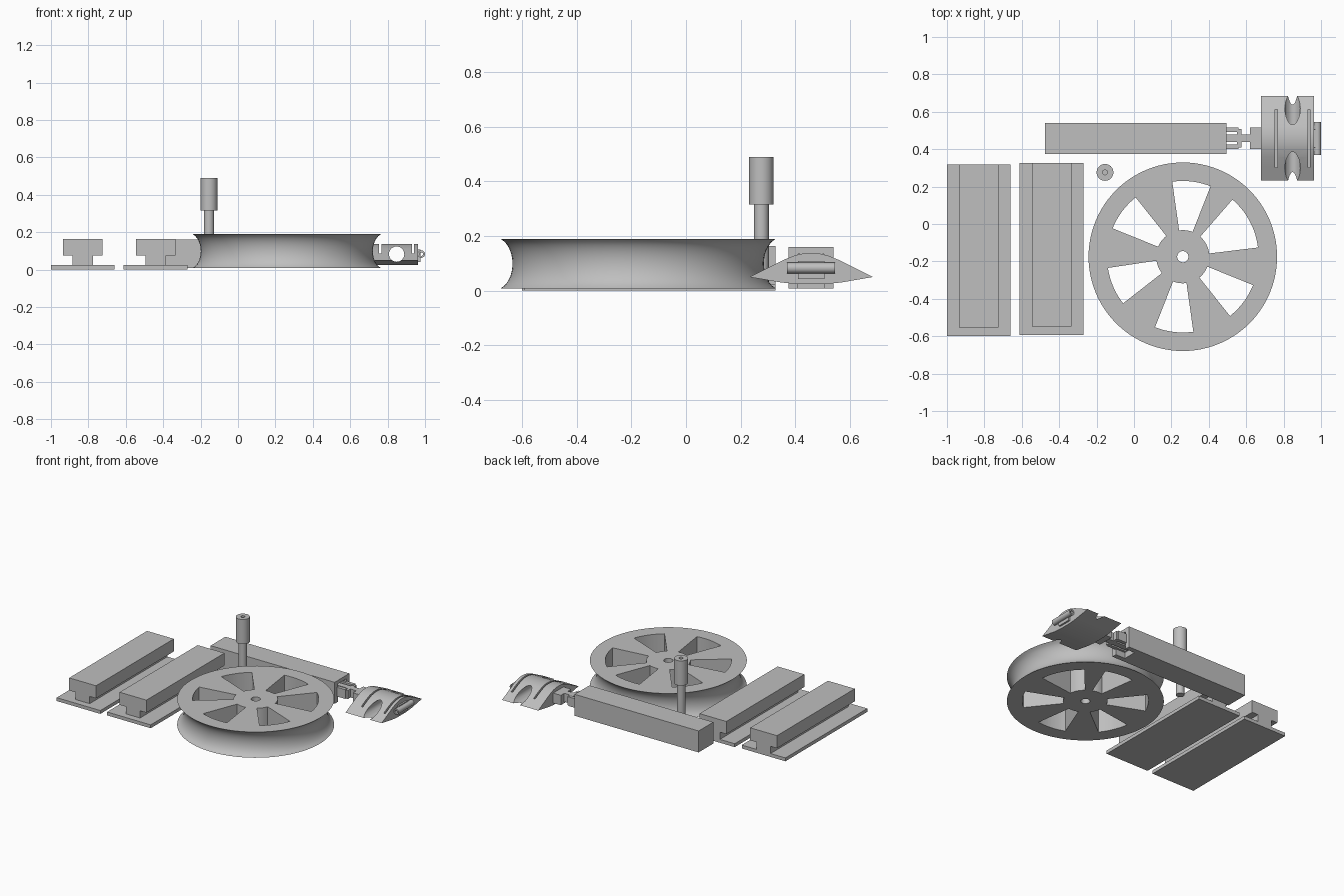
import bpy, bmesh, math
from mathutils import Vector

if "Cube" in bpy.data.objects:
    bpy.data.objects.remove(bpy.data.objects["Cube"], do_unlink=True)

grey = bpy.data.materials.new("plain_grey")
grey.use_nodes = True
COLOUR = (0.52, 0.52, 0.52, 1)
grey.diffuse_color = COLOUR
grey.node_tree.nodes["Principled BSDF"].inputs["Base Color"].default_value = COLOUR


def make(name, bm):
    bmesh.ops.recalc_face_normals(bm, faces=bm.faces)
    mesh = bpy.data.meshes.new(name)
    bm.to_mesh(mesh)
    bm.free()
    mesh.materials.append(grey)
    ob = bpy.data.objects.new(name, mesh)
    bpy.context.collection.objects.link(ob)
    return ob


def prism(name, points, start, end, axis):
    """Extrude a closed outline along one axis."""
    place = {"x": lambda a, b, c: (c, a, b),
             "y": lambda a, b, c: (a, c, b),
             "z": lambda a, b, c: (a, b, c)}[axis]
    bm = bmesh.new()
    face = bm.faces.new([bm.verts.new(place(a, b, start)) for a, b in points])
    ext = bmesh.ops.extrude_face_region(bm, geom=[face])
    moved = [g for g in ext["geom"] if isinstance(g, bmesh.types.BMVert)]
    bmesh.ops.translate(bm, verts=moved, vec=Vector(place(0, 0, end - start)))
    return make(name, bm)


def box(name, x0, x1, y0, y1, z0, z1):
    return prism(name, [(x0, y0), (x1, y0), (x1, y1), (x0, y1)], z0, z1, "z")


def circle(cx, cy, r, n=32):
    return [(cx + r * math.cos(math.tau * i / n), cy + r * math.sin(math.tau * i / n))
            for i in range(n)]


def lathe(name, profile, cx, cy, steps, closed=False):
    """Spin a radius and height profile around a vertical axis."""
    bm = bmesh.new()
    verts = [bm.verts.new((cx + r, cy, z)) for r, z in profile]
    pairs = list(zip(verts, verts[1:]))
    if closed:
        pairs.append((verts[-1], verts[0]))
    edges = [bm.edges.new(p) for p in pairs]
    bmesh.ops.spin(bm, geom=verts + edges, cent=(cx, cy, 0), axis=(0, 0, 1),
                   angle=math.tau, steps=steps)
    bmesh.ops.remove_doubles(bm, verts=bm.verts, dist=0.0001)
    return make(name, bm)


def cut(ob, cutters):
    for c in cutters:
        mod = ob.modifiers.new("cut", "BOOLEAN")
        mod.operation = "DIFFERENCE"
        mod.solver = "EXACT"
        mod.object = c
    dg = bpy.context.evaluated_depsgraph_get()
    mesh = bpy.data.meshes.new_from_object(ob.evaluated_get(dg))
    ob.modifiers.clear()
    ob.data = mesh
    for c in cutters:
        bpy.data.objects.remove(c, do_unlink=True)


# Spoked pulley wheel with a hollow rim
WX, WY, LOW, HIGH = 0.261, -0.175, 0.008, 0.19
mid, half = (LOW + HIGH) / 2, (HIGH - LOW) / 2
rim = []
for i in range(17):
    t = -1 + i / 8
    rim.append((0.46 + 0.044 * (1 - math.sqrt(1 - (0.94 * t) ** 2)) / 0.659, mid + half * t))
wheel = lathe("pulley_wheel", [(0.03, HIGH), (0.03, LOW)] + rim, WX, WY, 96, closed=True)
windows = []
for k in range(6):
    a0, a1 = 68.5 + 60 * k, 98 + 60 * k
    if k == 5:
        a0, a1 = 367, 409
    angles = [math.radians(a0 + (a1 - a0) * i / 10) for i in range(11)]
    outline = [(WX + r * math.cos(a), WY + r * math.sin(a))
               for r, seq in ((0.405, angles), (0.142, angles[::-1])) for a in seq]
    windows.append(prism("window_cutter", outline, -0.1, 0.3, "z"))
cut(wheel, windows)

# Upright handle: slim shaft, thick grip and a small hole in the top
post = lathe("handle_post", [(0, 0.008), (0.027, 0.008), (0.027, 0.315), (0.045, 0.315),
                             (0.045, 0.49), (0.013, 0.49), (0.013, 0.44), (0, 0.44)],
             -0.155, 0.276, 40)

# Two T-shaped rails on base plates
for side, cx, y0, y1 in (("outer", -0.83, -0.6, 0.317), ("inner", -0.44, -0.593, 0.327)):
    box(side + "_rail_plate", cx - 0.171, cx + 0.171, y0, y1, 0, 0.024)
    tee = [(-0.055, 0.024), (0.055, 0.024), (0.055, 0.075), (0.105, 0.075),
           (0.105, 0.164), (-0.105, 0.164), (-0.105, 0.075), (-0.055, 0.075)]
    prism(side + "_rail", [(cx + x, z) for x, z in tee], y0 + 0.046, y1, "y")

# Long arm with a socket in its end
arm = box("long_arm", -0.477, 0.495, 0.375, 0.54, 0.008, 0.16)
cut(arm, [box("socket_cutter", 0.42, 0.6, 0.41, 0.505, -0.1, 0.135)])

# Jointed neck between arm and head
CY = 0.458
box("neck_core", 0.42, 0.64, CY - 0.02, CY + 0.02, 0.05, 0.11)
for s in (-1, 1):
    y = CY + s * 0.045
    box("neck_cheek", 0.42, 0.56, y - 0.012, y + 0.012, 0.05, 0.115)
box("neck_bridge", 0.55, 0.575, CY - 0.05, CY + 0.05, 0.05, 0.11)
box("neck_block", 0.62, 0.7, CY - 0.058, CY + 0.058, 0.04, 0.11)

# Wedge-shaped head with rounded crest
crest = [(0.226, 0.05), (0.15, 0.088), (0.1, 0.113), (0.06, 0.129), (0.03, 0.136), (0, 0.138)]
keel = [(-0.11, 0.03), (-0.05, 0.024), (0.05, 0.024), (0.11, 0.03)]
section = crest + [(-y, z) for y, z in crest[-2::-1]] + keel
head = prism("wedge_head", [(CY + y, z) for y, z in section], 0.68, 0.963, "x")
cutters = [prism("bore_cutter", circle(0.848, 0.083, 0.041), 0, 0.9, "y")]
for x in (0.76, 0.936):
    cutters.append(box("slot_cutter", x - 0.006, x + 0.006, CY - 0.155, CY + 0.155, 0.075, 0.3))
cut(head, cutters)

# Hinge tube and tab on the tip
tube = prism("hinge_tube", circle(0.98, 0.083, 0.02, 16), CY - 0.088, CY + 0.088, "y")
cut(tube, [prism("tube_cutter", circle(0.98, 0.083, 0.01, 16), 0, 0.9, "y")])
box("hinge_tab", 0.95, 0.975, CY - 0.048, CY + 0.048, 0.042, 0.108)

# Smooth round parts, keep hard edges
bpy.ops.object.select_all(action="DESELECT")
for ob in (wheel, post, head, tube):
    ob.select_set(True)
bpy.context.view_layer.objects.active = wheel
bpy.ops.object.shade_smooth_by_angle(angle=math.radians(30))
